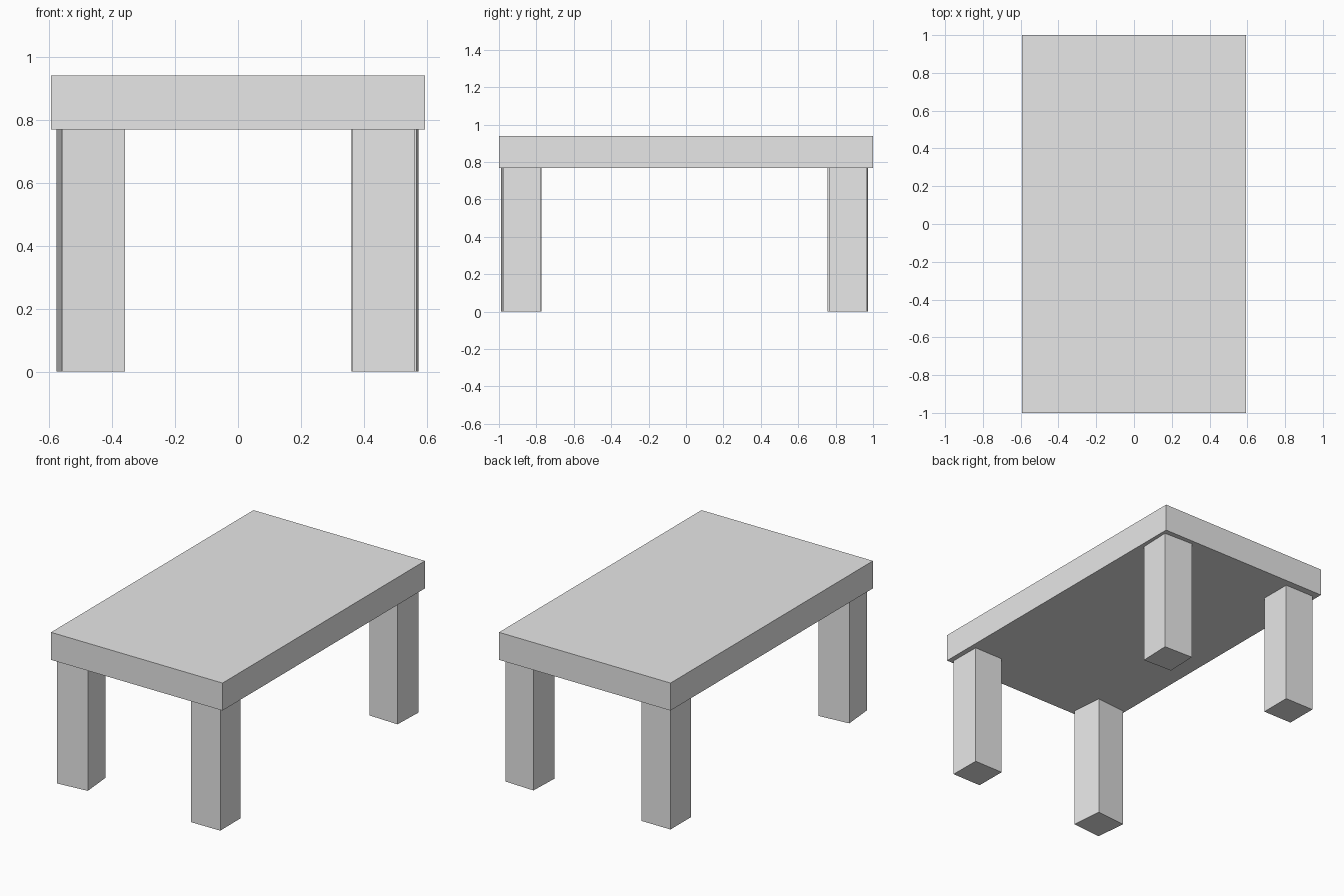
import bpy
import math

if "Cube" in bpy.data.objects:
    bpy.data.objects.remove(bpy.data.objects["Cube"])

grey = bpy.data.materials.new("plain_grey")
grey.diffuse_color = (0.8, 0.8, 0.8, 1.0)
grey.use_nodes = True
grey.node_tree.nodes["Principled BSDF"].inputs["Base Color"].default_value = grey.diffuse_color


def box(name, size, centre, turn=0.0):
    """Add a flat-shaded box, turned about z by a number of degrees."""
    bpy.ops.mesh.primitive_cube_add(size=1, location=centre,
                                    rotation=(0, 0, math.radians(turn)))
    obj = bpy.context.object
    obj.name = name
    obj.scale = size
    bpy.ops.object.transform_apply(location=False, rotation=False, scale=True)
    obj.data.materials.append(grey)
    return obj


TOP_Z, UNDER_Z, LEG_W = 0.94, 0.768, 0.2

# Thick slab top
box("table_top", (1.186, 2.0, TOP_Z - UNDER_Z), (0, 0, (TOP_Z + UNDER_Z) / 2))

# Square legs, set by hand so each sits slightly differently
legs = {
    "front_left_leg": (-0.468, -0.88, 5.2),
    "front_right_leg": (0.461, -0.878, 0.4),
    "back_left_leg": (-0.463, 0.857, 0.0),
    "back_right_leg": (0.47, 0.87, -2.0),
}
for name, (x, y, turn) in legs.items():
    box(name, (LEG_W, LEG_W, UNDER_Z), (x, y, UNDER_Z / 2), turn)
